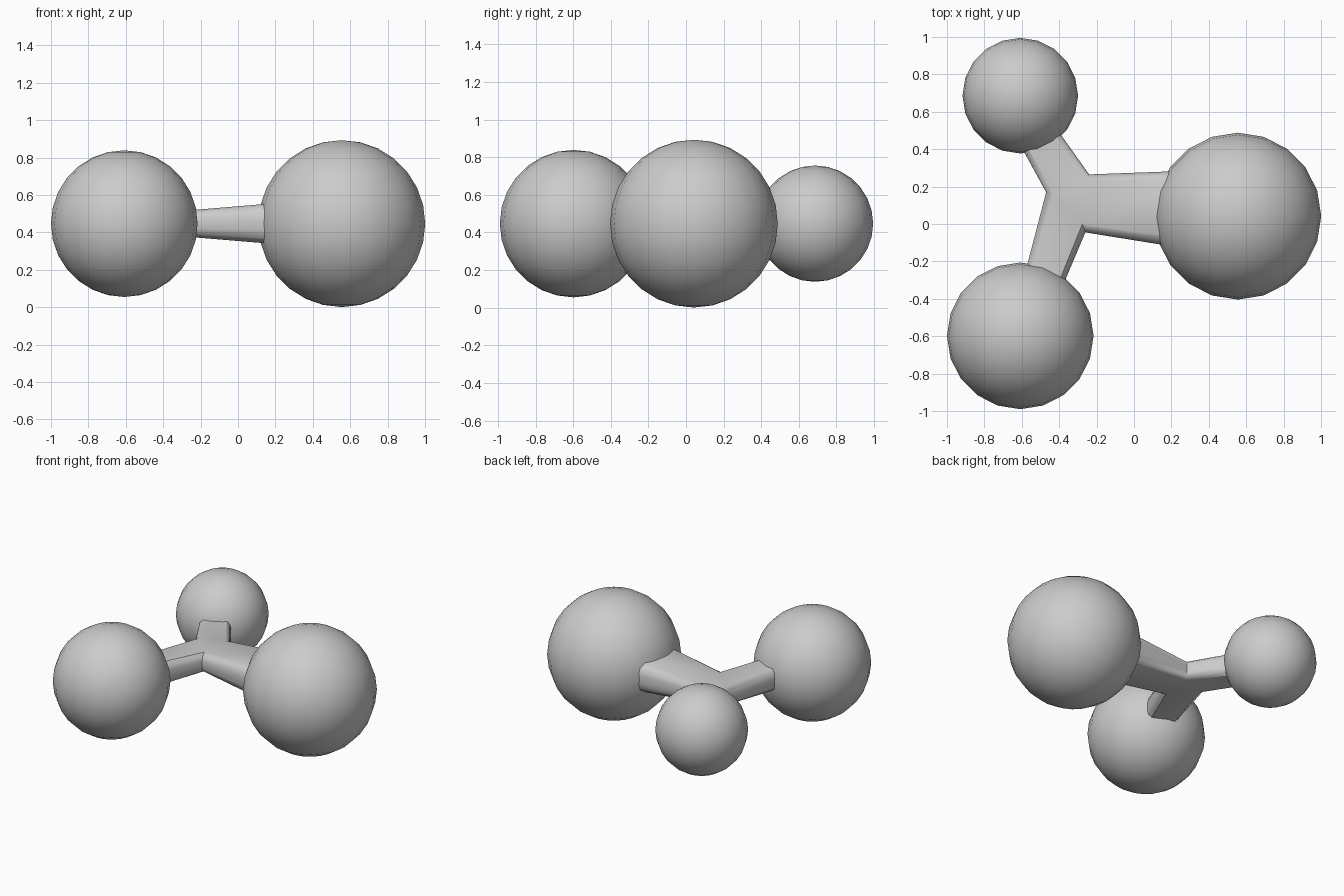
import bpy, bmesh
from mathutils import Vector
from math import radians

if "Cube" in bpy.data.objects:
    bpy.data.objects.remove(bpy.data.objects["Cube"])

ZC = 0.447  # shared centre height


def ball(name, x, y, r):
    bpy.ops.mesh.primitive_uv_sphere_add(segments=20, ring_count=14, radius=r, location=(x, y, ZC))
    ob = bpy.context.object
    ob.name = name
    bpy.ops.object.shade_smooth_by_angle(angle=radians(40))


# Three balls
ball("large_ball", 0.555, 0.042, 0.446)
ball("medium_ball", -0.608, -0.598, 0.392)
ball("small_ball", -0.608, 0.686, 0.309)

# Three-armed connector: crotch corners, then each arm's end pair (x, y, half height)
hub = Vector((-0.32, 0.13))
lower_crotch, upper_crotch, left_crotch = [(-0.26, -0.045, 0.07), (-0.24, 0.265, 0.07), (-0.47, 0.17, 0.07)]
arms = [
    (lower_crotch, [(0.30, -0.135, 0.118), (0.30, 0.285, 0.118)]),
    (upper_crotch, [(-0.45, 0.56, 0.085), (-0.645, 0.49, 0.085)]),
    (left_crotch, [(-0.60, -0.33, 0.085), (-0.41, -0.40, 0.085)]),
]
outline = []
for crotch, ends in arms:
    mid = (Vector(ends[0][:2]) + Vector(ends[1][:2])) / 2
    outline.append((crotch, hub))
    outline += [(e, mid) for e in ends]

# Layers from bottom to top: width factor, height factor
layers = [(0.74, -1), (0.93, -0.75), (1, -0.35), (1, 0.35), (0.93, 0.75), (0.74, 1)]
bm = bmesh.new()
rings = []
for w, h in layers:
    ring = []
    for (x, y, hh), anchor in outline:
        p = anchor.lerp(Vector((x, y)), w)
        ring.append(bm.verts.new((p.x, p.y, ZC + h * hh)))
    rings.append(ring)
for a, b in zip(rings, rings[1:]):
    for i in range(9):
        j = (i + 1) % 9
        bm.faces.new((a[i], a[j], b[j], b[i]))
for ring in (rings[0], rings[-1]):
    bm.faces.new((ring[0], ring[3], ring[6]))
    for i in (0, 3, 6):
        bm.faces.new([ring[(i + k) % 9] for k in range(4)])
bmesh.ops.recalc_face_normals(bm, faces=bm.faces)
mesh = bpy.data.meshes.new("connector")
bm.to_mesh(mesh)
bm.free()
connector = bpy.data.objects.new("connector", mesh)
bpy.context.collection.objects.link(connector)
bpy.ops.object.select_all(action='DESELECT')
connector.select_set(True)
bpy.context.view_layer.objects.active = connector
bpy.ops.object.shade_smooth_by_angle(angle=radians(40))
